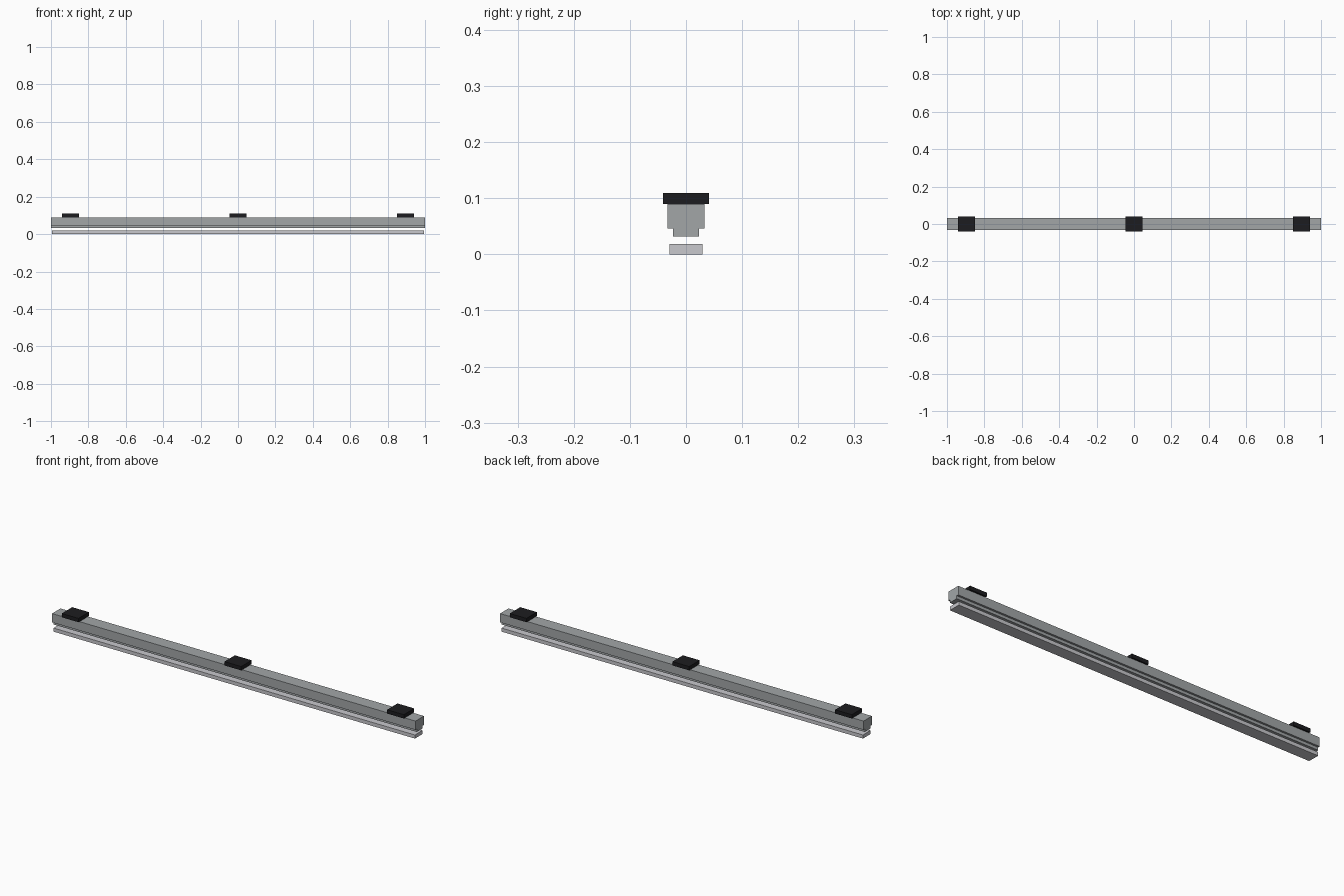
import bpy, bmesh

if "Cube" in bpy.data.objects:
    bpy.data.objects.remove(bpy.data.objects["Cube"])


def material(name, rgb):
    m = bpy.data.materials.new(name)
    m.diffuse_color = (*rgb, 1)
    m.use_nodes = True
    m.node_tree.nodes["Principled BSDF"].inputs["Base Color"].default_value = m.diffuse_color
    return m


def extrude_x(name, profile, x0, x1, mat):
    """Extrude a closed (y, z) outline from x0 to x1."""
    bm = bmesh.new()
    face = bm.faces.new([bm.verts.new((x0, y, z)) for y, z in profile])
    ext = bmesh.ops.extrude_face_region(bm, geom=[face])
    moved = [g for g in ext["geom"] if isinstance(g, bmesh.types.BMVert)]
    bmesh.ops.translate(bm, verts=moved, vec=(x1 - x0, 0, 0))
    bmesh.ops.recalc_face_normals(bm, faces=bm.faces)
    me = bpy.data.meshes.new(name)
    bm.to_mesh(me)
    bm.free()
    me.materials.append(mat)
    ob = bpy.data.objects.new(name, me)
    bpy.context.collection.objects.link(ob)
    return ob


def rect(half_y, z0, z1):
    return [(-half_y, z0), (half_y, z0), (half_y, z1), (-half_y, z1)]


rail_grey = material("rail_grey", (0.36, 0.38, 0.39))
bar_grey = material("bar_grey", (0.58, 0.58, 0.61))
black = material("black", (0.012, 0.012, 0.014))

# Head rail: wide box with a narrower step underneath
half = [(0.023, 0.032), (0.023, 0.046), (0.033, 0.046), (0.033, 0.09)]
extrude_x("head_rail", half + [(-y, z) for y, z in reversed(half)], -1, 1, rail_grey)

# Bottom bar, slightly shorter and hanging clear of the rail
extrude_x("bottom_bar", rect(0.0295, 0, 0.018), -0.994, 0.994, bar_grey)

# Mounting brackets on top
for label, x in (("left", -0.895), ("middle", 0), ("right", 0.895)):
    extrude_x(f"{label}_bracket", rect(0.041, 0.09, 0.109), x - 0.046, x + 0.046, black)
